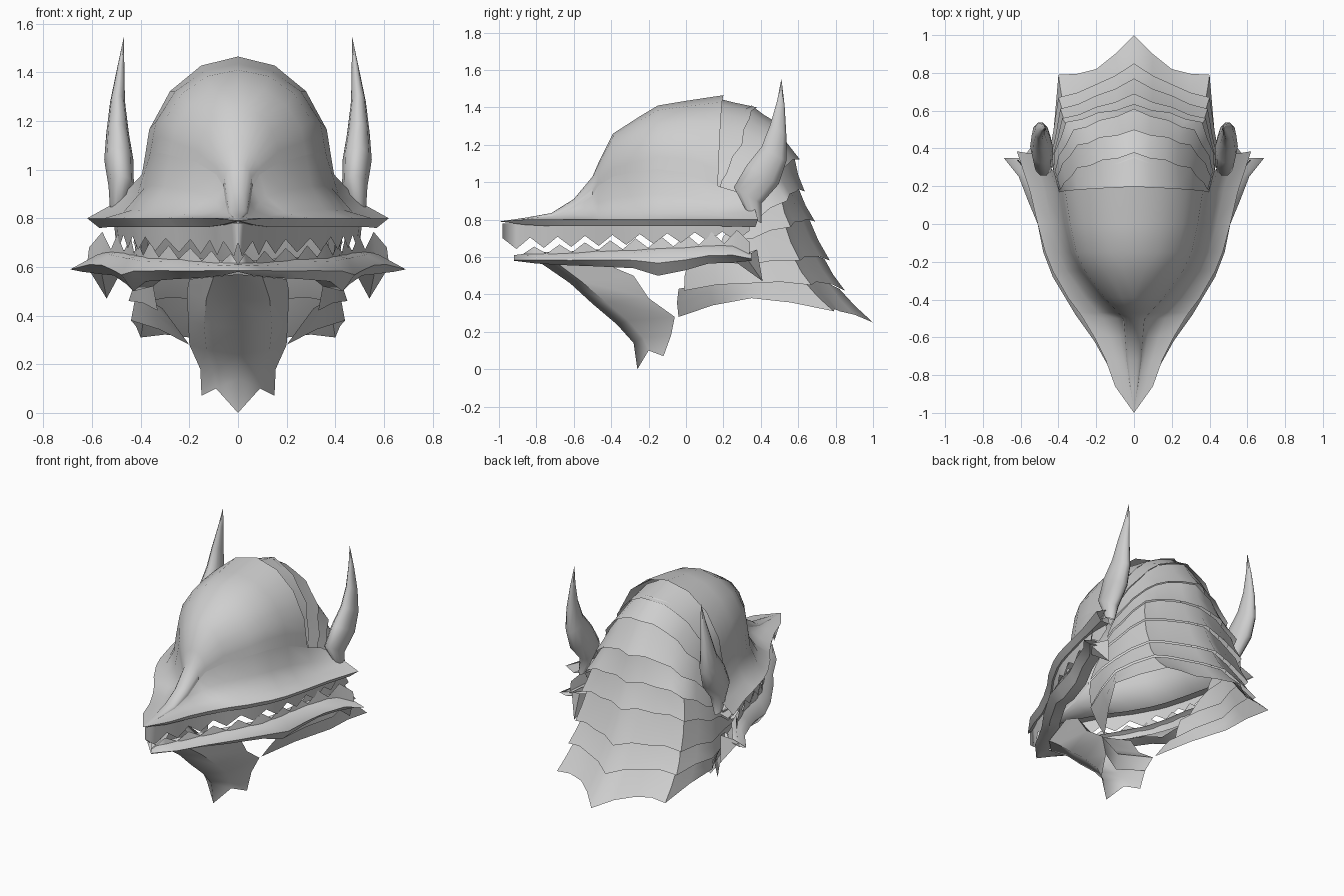
import bpy, bmesh, math
from mathutils import Vector

if "Cube" in bpy.data.objects:
    bpy.data.objects.remove(bpy.data.objects["Cube"], do_unlink=True)

# One plain bone grey for the whole helmet
COLOUR = (0.62, 0.62, 0.62, 1.0)
bone = bpy.data.materials.new("bone_grey")
bone.use_nodes = True
bone.diffuse_color = COLOUR
shader = bone.node_tree.nodes["Principled BSDF"]
shader.inputs["Base Color"].default_value = COLOUR
shader.inputs["Roughness"].default_value = 0.7

MIDDLE = Vector((0, 0, 0.85))


def loft(name, rows, angle=40, closed=False, middle=MIDDLE):
    """Skin rows of points on the left half, then mirror across x."""
    bm = bmesh.new()
    grid = [[bm.verts.new(point) for point in row] for row in rows]
    for upper, lower in zip(grid, grid[1:]):
        count = len(upper)
        for i in range(count if closed else count - 1):
            j = (i + 1) % count
            bm.faces.new((upper[i], upper[j], lower[j], lower[i]))
    bmesh.ops.remove_doubles(bm, verts=bm.verts, dist=0.0005)
    bmesh.ops.recalc_face_normals(bm, faces=bm.faces)
    bm.normal_update()
    facing = sum(f.normal.dot(f.calc_center_median() - middle) * f.calc_area()
                 for f in bm.faces)
    if facing < 0 and not closed:
        bmesh.ops.reverse_faces(bm, faces=bm.faces)
    mesh = bpy.data.meshes.new(name)
    bm.to_mesh(mesh)
    bm.free()
    mesh.materials.append(bone)
    for polygon in mesh.polygons:
        polygon.use_smooth = True
    mesh.set_sharp_from_angle(angle=math.radians(angle))
    obj = bpy.data.objects.new(name, mesh)
    bpy.context.collection.objects.link(obj)
    mirror = obj.modifiers.new("mirror", "MIRROR")
    mirror.use_mirror_merge = True
    mirror.merge_threshold = 0.0005
    return obj


def lookup(table, y, column):
    """Interpolate a column of a station table whose first column is y."""
    for a, b in zip(table, table[1:]):
        if a[0] <= y <= b[0]:
            t = (y - a[0]) / (b[0] - a[0])
            return a[column] + (b[column] - a[column]) * t
    return table[-1][column]


# Mask stations: y, ridge height, dome half width, dome base height, rim half width
MASK = [
    (-1, .79, 0, .79, 0),
    (-.86, .81, .02, .805, .1),
    (-.72, .835, .04, .82, .15),
    (-.6, .91, .05, .86, .21),
    (-.5, 1.03, .06, .93, .27),
    (-.47, 1.1, .09, .98, .29),
    (-.39, 1.26, .17, 1.03, .35),
    (-.25, 1.35, .28, 1.06, .43),
    (-.15, 1.41, .33, 1.07, .47),
    (0, 1.435, .365, 1.05, .51),
    (.17, 1.465, .395, .98, .55),
]
ARCH = 8
dome_rows, cheek_rows = [], []
for y, ridge, width, base, rim in MASK:
    row = []
    for i in range(ARCH + 1):
        a = math.pi / 2 * i / ARCH
        flute = 1 - (0.02 if i % 2 else 0)
        row.append((width * math.sin(a) * flute,
                    y + (0.03 * (1 - i / ARCH) if y > .1 else 0),
                    base + (ridge - base) * math.cos(a) * flute))
    dome_rows.append(row)
    # The cheek sweeps outward from the brow to the rolled lip
    lip = min(base, .8)
    row = []
    for i in range(4):
        a = math.pi / 2 * i / 3
        row.append((width + (rim - width) * (1 - math.cos(a)), y,
                    base + (lip - base) * math.sin(a)))
    row.append((max(rim - .03, 0), y, lip - .035 * min(1, rim * 8)))
    row.append((max(rim - .09, 0), y, lip - .03 * min(1, rim * 8)))
    cheek_rows.append(row)
# Flared rear corner of the upper jaw
cheek_rows.append([(.42, .27, .95), (.47, .34, .9), (.53, .37, .85),
                   (.62, .385, .8), (.57, .37, .76), (.5, .36, .77)])
loft("skull_dome", dome_rows, 35)
loft("upper_jaw", cheek_rows, 45)

# Neck guard edges, one column of points for each position around the neck
CREST = [(.19, 1.44), (.38, 1.4), (.5, 1.31), (.61, 1.12), (.635, .95),
         (.69, .79), (.77, .58), (.85, .42), (1, .25)]
SHOULDER = [(.2, .18, 1.36), (.17, .34, 1.34), (.18, .46, 1.26), (.18, .55, 1.1),
            (.19, .59, .95), (.2, .62, .79), (.2, .68, .6), (.2, .74, .46),
            (.2, .82, .31)]
CORNER = [(.33, .17, 1.2), (.3, .3, 1.2), (.3, .42, 1.14), (.32, .5, 1.02),
          (.36, .54, .9), (.38, .56, .76), (.39, .61, .58), (.4, .67, .45),
          (.4, .79, .31)]
FLANK = [(.37, .16, 1.05), (.37, .22, 1.05), (.38, .32, 1), (.4, .36, .9),
         (.42, .38, .8), (.43, .36, .7), (.44, .35, .56), (.45, .36, .46),
         (.44, .35, .38)]
FRONT = [(.38, .16, .93), (.4, .18, .93), (.41, .25, .9), (.42, .28, .82),
         (.43, .26, .74), (.42, .18, .66), (.38, .04, .56), (.33, -.01, .42),
         (.2, -.04, .28)]
edges = []
for crest, *others in zip(CREST, SHOULDER, CORNER, FLANK, FRONT):
    points = [Vector((0, *crest))] + [Vector(p) for p in others]
    row = [points[0]]
    for a, b in zip(points, points[1:]):
        # Scallop every edge slightly between its points
        between = (a + b) / 2
        row += [between + Vector((0, -.01, .012)), b]
    edges.append(row)
for number, (upper, lower) in enumerate(zip(edges, edges[1:])):
    tucked = [Vector((p.x * .94, p.y - .03, p.z + .01)) for p in upper]
    halfway = [a.lerp(b, .5) + Vector((0, -.008, 0)) for a, b in zip(tucked, lower)]
    loft(f"neck_plate_{number + 1}", [tucked, halfway, lower], 50)

# Horns: x, y, z and radius along the sweep
HORN = [(.5, .37, .8, .03), (.48, .33, .93, .065), (.49, .41, 1.04, .075),
        (.495, .47, 1.15, .058), (.495, .493, 1.28, .038),
        (.482, .507, 1.42, .018), (.468, .51, 1.55, .0005)]
SIDES = 10
rings = []
for x, y, z, radius in HORN:
    ring = []
    for i in range(SIDES):
        a = math.tau * i / SIDES
        ring.append((x + radius * .8 * math.cos(a),
                     y + radius * 1.2 * math.sin(a),
                     z - radius * .7 * math.sin(a)))
    rings.append(ring)
loft("horns", rings, 60, closed=True)

# Lower jaw stations: y, half width, top height, bottom height
JAW = [
    (-.92, 0, .59, .58),
    (-.8, .11, .605, .565),
    (-.62, .21, .61, .555),
    (-.48, .31, .62, .55),
    (-.28, .43, .625, .54),
    (-.15, .48, .635, .5),
    (0, .51, .64, .53),
    (.12, .56, .65, .565),
    (.25, .61, .65, .57),
    (.35, .69, .6, .58),
]
jaw_rows = []
for y, width, top, bottom in JAW:
    jaw_rows.append([(max(width - inset, 0), y, z) for inset, z in (
        (.1, top + .02), (.03, top), (0, (top + bottom) / 2),
        (.05, bottom), (.13, bottom + .02))])
loft("lower_jaw", jaw_rows, 50)

# Spur under each rear corner of the lower jaw
tip = (.54, .41, .47)
loft("jaw_spurs", [[(.47, .26, .6), (.56, .27, .57), (.62, .32, .6), (.52, .38, .64)],
                   [tip] * 4], 30, closed=True)


# Zigzag teeth follow each jaw
def teeth(name, table, column, start, end, count, inset, heights):
    gum, points = [], []
    for i in range(count * 2 + 1):
        t = i / (count * 2)
        y = start + (end - start) * t
        x = max(lookup(table, y, column) - inset, 0)
        root, valley, peak = heights(t)
        gum.append((x, y, root))
        points.append((max(x - .01, 0), y, peak if i % 2 else valley))
    loft(name, [gum, points], 20)


teeth("upper_teeth", MASK, 4, -.98, .34, 9, .04,
      lambda t: (.78, .7 + .04 * t, .64 + .05 * t))
teeth("lower_teeth", JAW, 1, -.88, .34, 9, .06,
      lambda t: (.6, .61 + .07 * t, .65 + .1 * t))

# Chin beard: a channel with a pointed, notched end
BEARD = [
    ((-.78, .57), (.1, -.68, .56), (.2, -.4, .55)),
    ((-.62, .46), (.13, -.56, .47), (.21, -.28, .5)),
    ((-.5, .35), (.14, -.43, .36), (.205, -.2, .38)),
    ((-.37, .24), (.13, -.31, .26), (.2, -.06, .28)),
    ((-.28, .14), (.1, -.23, .17), (.155, -.08, .18)),
    ((-.26, 0), (.09, -.2, .1), (.15, -.12, .07)),
]
beard_rows = [[(0, *keel), side, edge] for keel, side, edge in BEARD]
loft("chin_beard", beard_rows, 45, middle=Vector((0, 0, 0.5)))
# Inner wall of the beard, closing it into a strut
back_rows = [[(0, edge[1] - .09, edge[2] - .01), edge] for _, _, edge in BEARD[:-1]]
loft("chin_beard_back", back_rows, 45, middle=Vector((0, -1, 0.2)))
